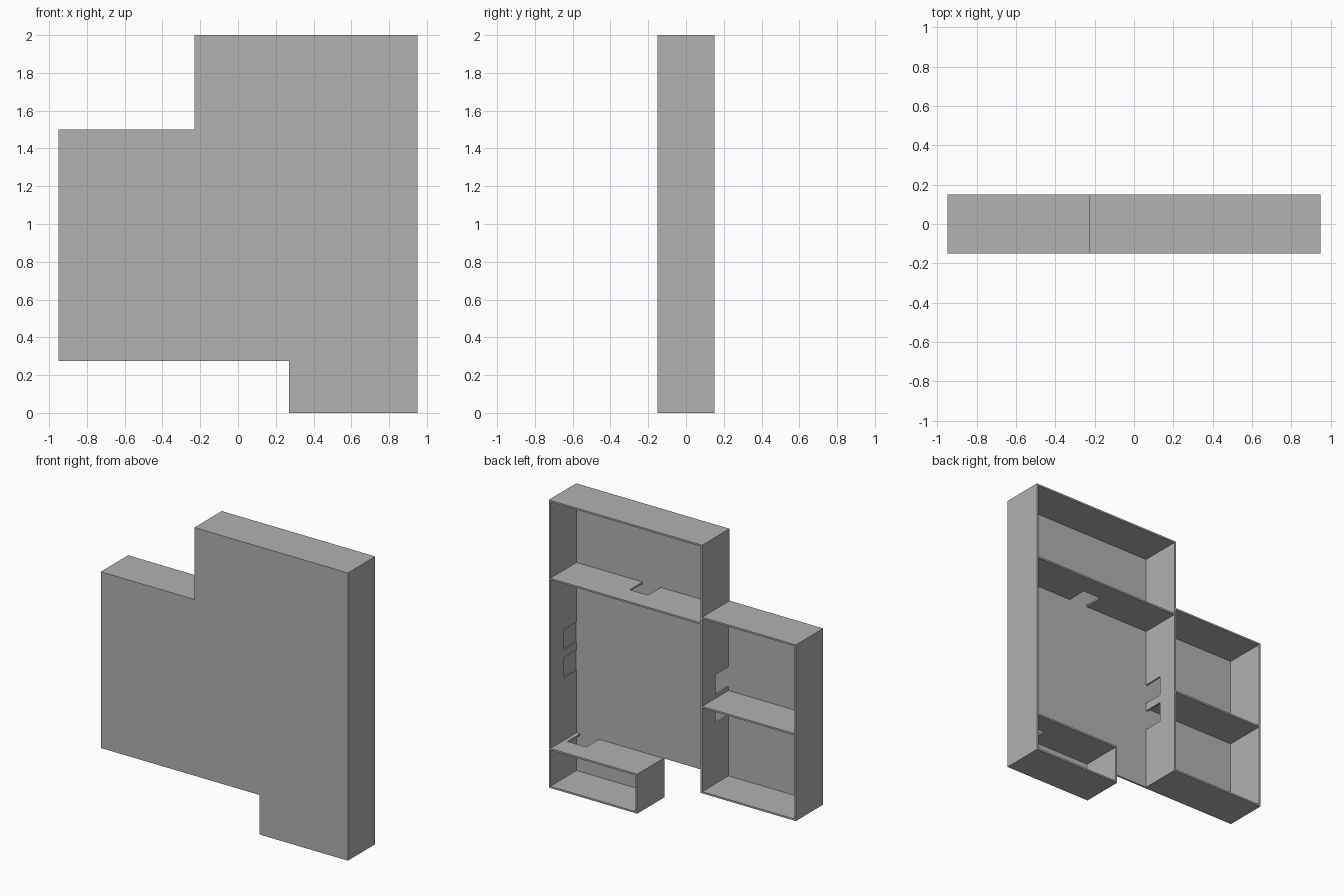
import bpy
import bmesh

cube = bpy.data.objects.get("Cube")
if cube:
    bpy.data.objects.remove(cube, do_unlink=True)

T = 0.012                      # wall and floor thickness
FRONT, BACK = -0.15, 0.15
BASE = FRONT + T               # inner face of the floor plate
DOOR_TOP = 0.003
L, R, MID, STEP = 0.95, -0.95, -0.23, 0.27
TOP, SIDE_TOP, SIDE_BOTTOM = 2.0, 1.5, 0.275

grey = bpy.data.materials.new("plain grey")
grey.use_nodes = True
colour = (0.445, 0.445, 0.445, 1)
grey.diffuse_color = colour
grey.node_tree.nodes["Principled BSDF"].inputs["Base Color"].default_value = colour


def extrude(name, points, direction):
    """Flat outline extruded along a direction."""
    bm = bmesh.new()
    face = bm.faces.new([bm.verts.new(p) for p in points])
    result = bmesh.ops.extrude_face_region(bm, geom=[face], use_keep_orig=True)
    moved = [v for v in result["geom"] if isinstance(v, bmesh.types.BMVert)]
    bmesh.ops.translate(bm, verts=moved, vec=direction)
    bmesh.ops.recalc_face_normals(bm, faces=bm.faces)
    mesh = bpy.data.meshes.new(name)
    bm.to_mesh(mesh)
    bm.free()
    mesh.materials.append(grey)
    obj = bpy.data.objects.new(name, mesh)
    bpy.context.collection.objects.link(obj)


def profile(start, end, doors):
    """Wall outline with door notches rising from the floor plate."""
    pts = [(start, BASE)]
    for a, b in doors:
        pts += [(a, BASE), (a, DOOR_TOP), (b, DOOR_TOP), (b, BASE)]
    return pts + [(end, BASE), (end, BACK), (start, BACK)]


def upright(name, x, z0, z1, doors=(), thick=T):
    extrude(name, [(x, y, z) for z, y in profile(z0, z1, doors)], (thick, 0, 0))


def level(name, z, x0, x1, doors=()):
    extrude(name, [(x, y, z) for x, y in profile(x0, x1, doors)], (0, 0, T))


# Floor plate with the stepped outline
outline = [(R, SIDE_BOTTOM), (STEP, SIDE_BOTTOM), (STEP, 0), (L, 0),
           (L, TOP), (MID, TOP), (MID, SIDE_TOP), (R, SIDE_TOP)]
extrude("floor_plate", [(x, FRONT, z) for x, z in outline], (0, T, 0))

# Upright walls; the left wall is solid outside with door recesses inside
side_doors = [(0.71, 0.85), (0.906, 1.045)]
upright("left_wall_outer", L - T / 2, 0, TOP, thick=T / 2)
upright("left_wall_inner", L - T, 0, TOP, side_doors, T / 2)
upright("dividing_wall", MID, SIDE_BOTTOM, TOP, side_doors)
upright("right_wall", R, SIDE_BOTTOM, SIDE_TOP)
upright("lower_room_wall", STEP, 0, SIDE_BOTTOM)

# Level walls of the tall section
level("top_wall", TOP - T, MID + T, L - T)
level("upper_partition", 1.446, MID + T, L - T, [(0.29, 0.43)])
level("lower_partition", SIDE_BOTTOM - T, STEP + T, L - T, [(0.765, 0.91)])
level("bottom_wall", 0, STEP + T, L - T)

# Level walls of the side section
level("side_top_wall", SIDE_TOP - T, R + T, MID)
level("side_partition", 0.868, R + T, MID)
level("side_bottom_wall", SIDE_BOTTOM, R + T, MID)
